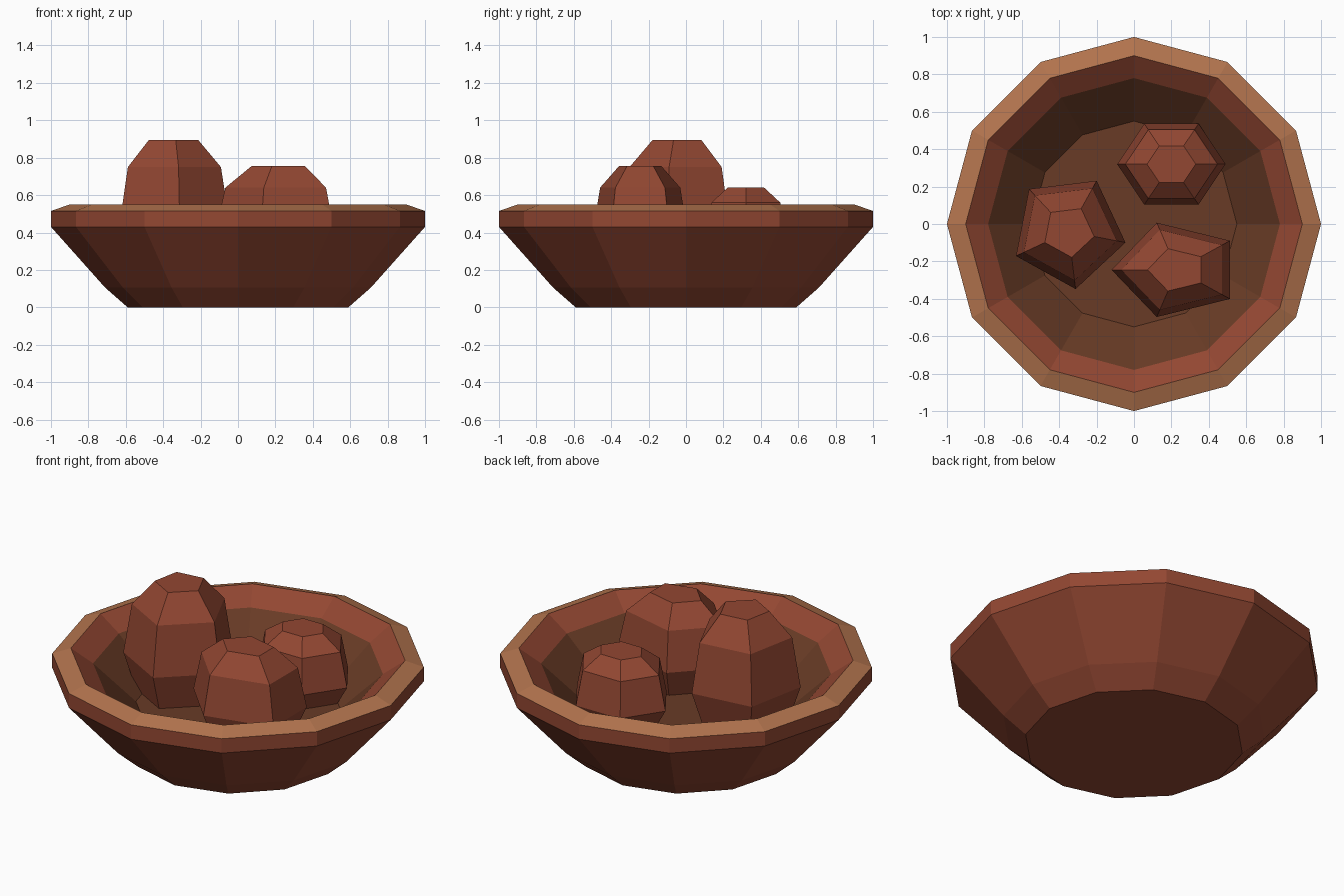
import bpy
import bmesh
from math import cos, sin, pi, radians

if "Cube" in bpy.data.objects:
    bpy.data.objects.remove(bpy.data.objects["Cube"])


def material(name, colour):
    mat = bpy.data.materials.new(name)
    mat.use_nodes = True
    mat.diffuse_color = (*colour, 1)
    mat.node_tree.nodes["Principled BSDF"].inputs["Base Color"].default_value = (*colour, 1)
    return mat


clay = material("terracotta", (0.29, 0.063, 0.032))
tan = material("tan rim", (0.45, 0.175, 0.076))
brown = material("dark brown", (0.14, 0.044, 0.019))


def loft(name, sides, rings, mats, bands, centre=(0, 0), stretch=(1, 1), turn=0):
    """Stack rings of (radius, height), capped at both ends; bands gives each strip's material."""
    bm = bmesh.new()
    loops = []
    for radius, z in rings:
        angles = [turn + 2 * pi * i / sides for i in range(sides)]
        loops.append([bm.verts.new((centre[0] + radius * stretch[0] * cos(a),
                                    centre[1] + radius * stretch[1] * sin(a), z))
                      for a in angles])
    for low, high, band in zip(loops, loops[1:], bands):
        for i in range(sides):
            j = (i + 1) % sides
            bm.faces.new((low[i], low[j], high[j], high[i])).material_index = band
    bm.faces.new(loops[0][::-1]).material_index = bands[0]
    bm.faces.new(loops[-1]).material_index = bands[-1]
    bmesh.ops.recalc_face_normals(bm, faces=bm.faces)
    mesh = bpy.data.meshes.new(name)
    bm.to_mesh(mesh)
    bm.free()
    for mat in mats:
        mesh.materials.append(mat)
    obj = bpy.data.objects.new(name, mesh)
    bpy.context.collection.objects.link(obj)
    return obj


# Bowl: outer wall, rim, inner wall and floor in one profile
FLOOR = 0.25
profile = [(0.59, 0), (0.71, 0.105), (1, 0.43), (1, 0.515),
           (0.9, 0.55), (0.78, 0.465), (0.55, FLOOR)]
loft("bowl", 12, profile, [clay, tan, brown], [0, 0, 0, 1, 0, 2])


# Faceted lumps resting on the floor of the bowl
def lump(name, sides, centre, stretch, turn, widest, shoulder, top):
    rings = [(0.78, FLOOR), (1, widest), (0.85, shoulder), (0.45, top)]
    loft(name, sides, rings, [clay], [0, 0, 0], centre, stretch, radians(turn))


lump("tall_lump", 5, (-0.35, -0.04), (0.31, 0.31), -11, 0.46, 0.75, 0.895)
lump("wide_lump", 5, (0.23, -0.245), (0.35, 0.265), 180, 0.41, 0.64, 0.755)
lump("low_lump", 6, (0.2, 0.32), (0.29, 0.25), 0, 0.36, 0.56, 0.64)
